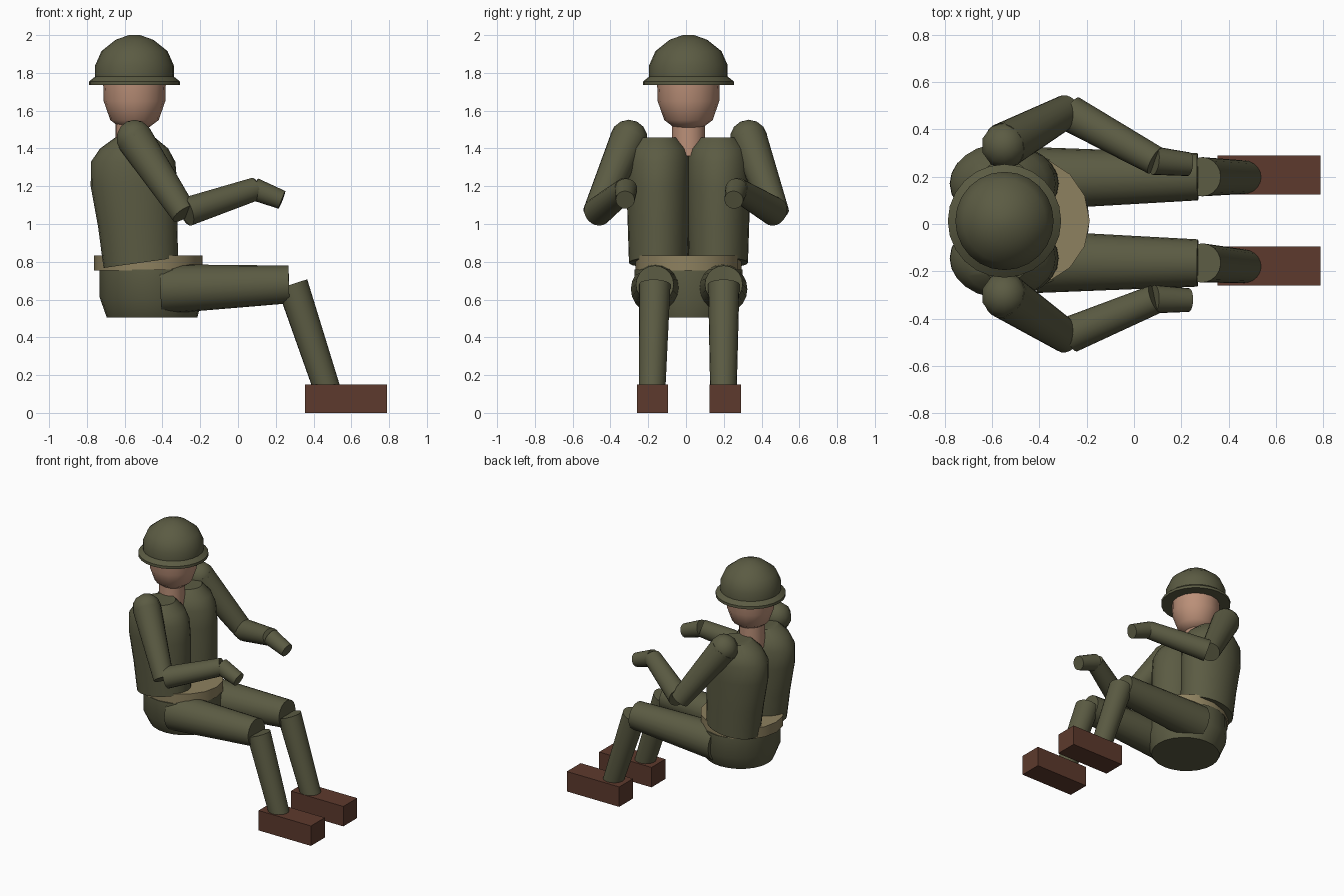
import bpy, bmesh, math
from mathutils import Vector, Matrix

cube = bpy.data.objects.get("Cube")
if cube:
    bpy.data.objects.remove(cube, do_unlink=True)


def material(name, color):
    m = bpy.data.materials.new(name)
    m.use_nodes = True
    m.diffuse_color = (*color, 1)
    bsdf = m.node_tree.nodes["Principled BSDF"]
    bsdf.inputs["Base Color"].default_value = (*color, 1)
    bsdf.inputs["Roughness"].default_value = 0.8
    return m


OLIVE = material("olive cloth", (0.105, 0.105, 0.056))
SKIN = material("skin", (0.50, 0.28, 0.19))
KHAKI = material("khaki belt", (0.27, 0.22, 0.115))
BROWN = material("brown leather", (0.11, 0.042, 0.026))
MID = 0.013  # body centre line in y


def finish(name, bm, mat, angle=40):
    bmesh.ops.recalc_face_normals(bm, faces=bm.faces)
    mesh = bpy.data.meshes.new(name)
    bm.to_mesh(mesh)
    bm.free()
    mesh.materials.append(mat)
    obj = bpy.data.objects.new(name, mesh)
    bpy.context.collection.objects.link(obj)
    bpy.ops.object.select_all(action="DESELECT")
    obj.select_set(True)
    bpy.context.view_layer.objects.active = obj
    bpy.ops.object.shade_smooth_by_angle(angle=math.radians(angle))
    return obj


def column(name, sections, mat, y=MID, segs=24, tilt=0.0):
    """Upright loft; each section is (z, centre x, radius x, radius y).
    The lowest ring may be tilted along x."""
    bm = bmesh.new()
    rings = []
    for i, (z, cx, rx, ry) in enumerate(sections):
        ring = []
        for k in range(segs):
            a = math.tau * k / segs
            dx = rx * math.cos(a)
            lift = tilt * dx if i == 0 else 0
            ring.append(bm.verts.new((cx + dx, y + ry * math.sin(a), z + lift)))
        rings.append(ring)
    for low, high in zip(rings, rings[1:]):
        for k in range(segs):
            n = (k + 1) % segs
            bm.faces.new((low[k], low[n], high[n], high[k]))
    bm.faces.new(rings[0])
    bm.faces.new(rings[-1])
    return finish(name, bm, mat)


def round_column(name, profile, mat, x, segs=24):
    return column(name, [(z, x, r, r) for r, z in profile], mat, segs=segs)


def limb(name, start, end, r1, r2, mat=OLIVE):
    """Tapered cylinder between two points."""
    a, b = Vector(start), Vector(end)
    axis = b - a
    m = Matrix.Translation((a + b) / 2) @ axis.to_track_quat("Z", "Y").to_matrix().to_4x4()
    bm = bmesh.new()
    bmesh.ops.create_cone(bm, cap_ends=True, segments=20, radius1=r1, radius2=r2,
                          depth=axis.length, matrix=m)
    return finish(name, bm, mat)


# Head, neck and helmet
HX = -0.548
round_column("helmet", [(0.24, 1.735), (0.24, 1.755), (0.215, 1.775), (0.208, 1.78),
                        (0.208, 1.84), (0.175, 1.915), (0.1, 1.975), (0.03, 2.0)], OLIVE, HX)
round_column("head", [(0.075, 1.51), (0.128, 1.55), (0.163, 1.65), (0.166, 1.75)], SKIN, HX, 16)
round_column("neck", [(0.088, 1.36), (0.088, 1.56)], SKIN, -0.56)

# Waist
column("belt", [(0.755, -0.475, 0.288, 0.28), (0.832, -0.475, 0.288, 0.28)], KHAKI, segs=16)
column("pelvis", [(0.505, -0.455, 0.24, 0.23), (0.61, -0.46, 0.272, 0.29),
                  (0.76, -0.465, 0.268, 0.285)], OLIVE)

# Per side: measured y positions differ slightly between left and right
sides = {
    "left": dict(s=1, thigh=0.193, knee=0.2, ankle=0.198, shoe=0.208,
                 shoulder=0.332, elbow=0.478, wrist=0.268, hand=0.253),
    "right": dict(s=-1, thigh=-0.16, knee=-0.165, ankle=-0.18, shoe=-0.177,
                  shoulder=-0.303, elbow=-0.478, wrist=-0.318, hand=-0.322),
}
for side, p in sides.items():
    # Jacket half
    column(side + "_jacket", [(0.795, -0.515, 0.197, 0.157), (0.98, -0.53, 0.21, 0.163),
                              (1.2, -0.55, 0.23, 0.17), (1.33, -0.555, 0.223, 0.17),
                              (1.4, -0.55, 0.18, 0.15), (1.458, -0.545, 0.105, 0.1)],
           OLIVE, y=MID + p["s"] * 0.158, tilt=0.14)

    # Leg and shoe
    limb(side + "_thigh", (-0.41, p["thigh"], 0.655), (0.27, p["knee"], 0.68), 0.132, 0.1)
    limb(side + "_shin", (0.288, p["knee"], 0.68), (0.48, p["ankle"], 0.1), 0.083, 0.07)
    bm = bmesh.new()
    bmesh.ops.create_cube(bm, size=1, matrix=Matrix.Translation((0.572, p["shoe"], 0.075))
                          @ Matrix.Diagonal((0.436, 0.165, 0.15, 1)))
    finish(side + "_shoe", bm, BROWN)

    # Arm and hand
    bm = bmesh.new()
    bmesh.ops.create_uvsphere(bm, u_segments=10, v_segments=7, radius=0.1,
                              matrix=Matrix.Translation((-0.548, p["shoulder"], 1.452)))
    finish(side + "_shoulder", bm, OLIVE)
    limb(side + "_upper_arm", (-0.548, p["shoulder"], 1.452), (-0.285, p["elbow"], 1.055),
         0.098, 0.07)
    limb(side + "_forearm", (-0.27, p["elbow"] - p["s"] * 0.01, 1.065),
         (0.09, p["wrist"], 1.185), 0.077, 0.062)
    limb(side + "_hand", (0.085, p["wrist"], 1.185), (0.232, p["hand"], 1.128), 0.06, 0.05)
